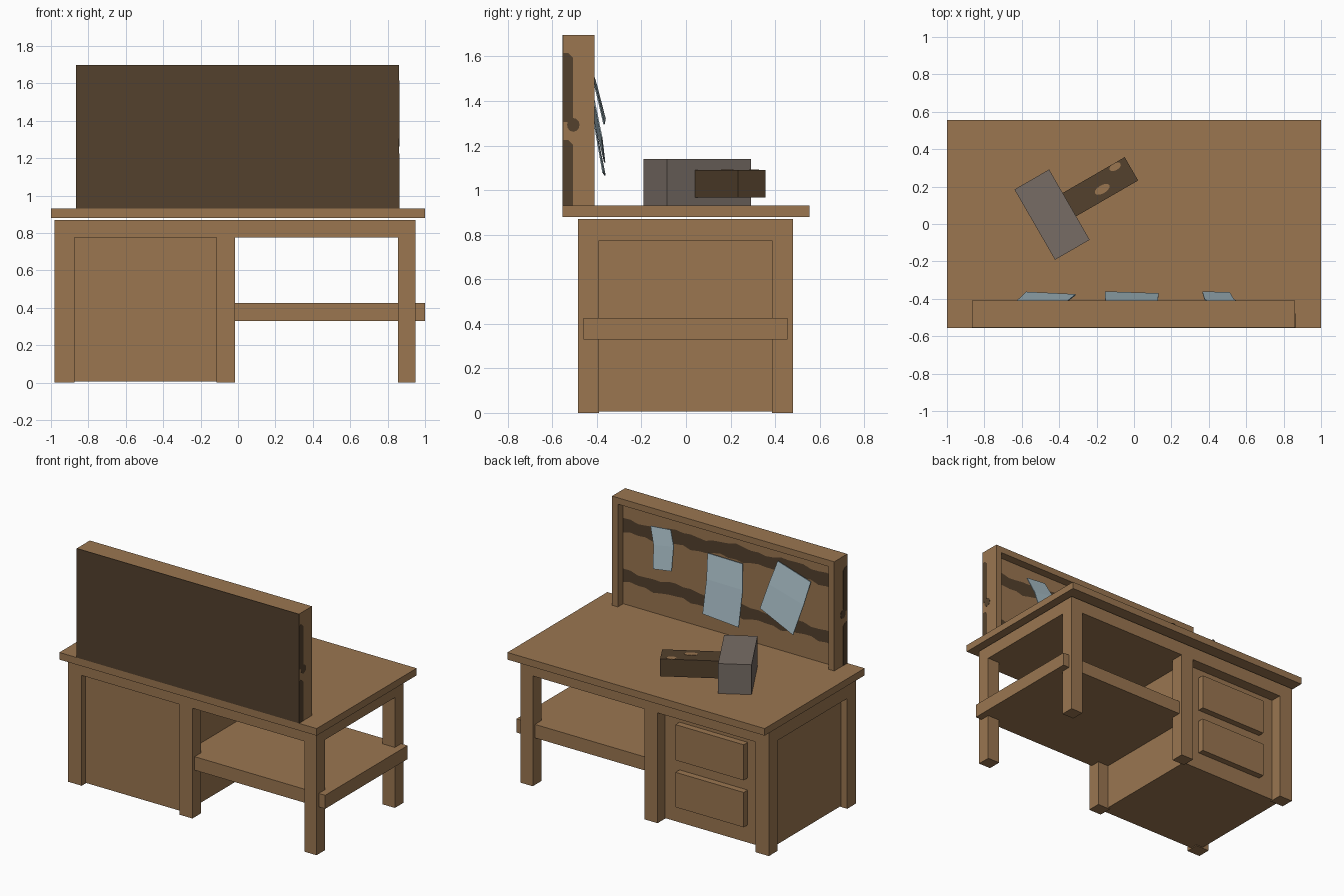
import bpy, bmesh, math
from mathutils import Matrix, Vector

if "Cube" in bpy.data.objects:
    bpy.data.objects.remove(bpy.data.objects["Cube"])


def material(name, rgb):
    m = bpy.data.materials.new(name)
    m.diffuse_color = (*rgb, 1)
    m.use_nodes = True
    m.node_tree.nodes["Principled BSDF"].inputs["Base Color"].default_value = m.diffuse_color
    return m


WOOD = material("wood brown", (0.325, 0.182, 0.081))
DARK = material("dark brown", (0.088, 0.053, 0.026))
STEEL = material("warm grey", (0.185, 0.152, 0.130))
PAPER = material("pale blue paper", (0.36, 0.47, 0.52))


def add(name, bm, mat, matrix=None):
    bmesh.ops.recalc_face_normals(bm, faces=bm.faces)
    me = bpy.data.meshes.new(name)
    bm.to_mesh(me)
    bm.free()
    me.materials.append(mat)
    ob = bpy.data.objects.new(name, me)
    if matrix:
        ob.matrix_world = matrix
    bpy.context.collection.objects.link(ob)
    return ob


def box(name, x, y, z, mat=WOOD, matrix=None):
    """Box from (min, max) ranges."""
    bm = bmesh.new()
    bmesh.ops.create_cube(bm, size=1)
    for v in bm.verts:
        v.co = [r[0] + (r[1] - r[0]) * (c + 0.5) for r, c in zip((x, y, z), v.co)]
    return add(name, bm, mat, matrix)


def plate(name, pts, push, mat, matrix=None):
    """Thin plate: outline extruded by the push vector."""
    bm = bmesh.new()
    f = bm.faces.new([bm.verts.new(p) for p in pts])
    ext = bmesh.ops.extrude_face_region(bm, geom=[f], use_keep_orig=True)["geom"]
    bmesh.ops.translate(bm, vec=push, verts=[g for g in ext if isinstance(g, bmesh.types.BMVert)])
    return add(name, bm, mat, matrix)


# Table top, supporting slab and legs
box("table_top", (-1, 1), (-0.555, 0.555), (0.88, 0.93))
box("under_slab", (-0.98, 0.95), (-0.485, 0.48), (0.775, 0.87))
for lx in [(-0.98, -0.875), (-0.115, -0.015), (0.855, 0.95)]:
    for ly in [(-0.485, -0.39), (0.385, 0.48)]:
        box("leg", lx, ly, (0, 0.775))
box("side_shelf", (-0.11, 1), (-0.46, 0.455), (0.33, 0.425))

# Cabinet with two drawers
box("cabinet", (-0.93, -0.10), (-0.445, 0.40), (0.006, 0.775))
for z in [(0.13, 0.375), (0.46, 0.71)]:
    box("drawer_front", (-0.76, -0.23), (0.39, 0.445), z)

# Upright board: frame, inner panel and dark back
X0, X1, Y0, Y1, Z0, Z1 = -0.865, 0.862, -0.551, -0.41, 0.93, 1.697
box("board_panel", (X0 + 0.02, X1 - 0.02), (Y0, -0.47), (Z0, Z1 - 0.02))
box("board_stile", (X0, X0 + 0.045), (Y0, Y1), (Z0, Z1))
box("board_stile", (X1 - 0.045, X1), (Y0, Y1), (Z0, Z1))
box("board_top_rail", (X0 + 0.045, X1 - 0.045), (Y0, Y1), (Z1 - 0.045, Z1))
box("board_back", (X0, X1), (-0.555, Y0), (Z0, Z1), DARK)

# Wavy dark grain bands on the panel
N = 28
for z_low, z_high, rise in [(1.085, 1.17, 0.0), (1.43, 1.525, 0.05)]:
    bm = bmesh.new()
    rows = []
    for i in range(N + 1):
        t = i / N
        x = X1 - 0.045 + (X0 - X1 + 0.09) * t
        lift = rise * min(1, t * 1.8)
        a = 0.010 * math.sin(t * 31) + 0.006 * math.sin(t * 73)
        b = 0.010 * math.sin(t * 23 + 2) + 0.006 * math.sin(t * 61)
        rows.append([bm.verts.new((x, -0.467, z)) for z in (z_low + lift + a, z_high + lift + b)])
    for p, q in zip(rows, rows[1:]):
        bm.faces.new((p[0], q[0], q[1], p[1]))
    add("grain_band", bm, DARK)

# Dark grain on the board ends
for x, push in [(X0, -0.002), (X1, 0.002)]:
    for lo, hi, c0, c1 in [(0.93, 1.225, 0, 0.02), (1.305, 1.615, 0.02, 0.02)]:
        y0, y1 = -0.555, -0.508
        pts = [(x, y0, lo), (x, y1 - c0, lo), (x, y1, lo + c0),
               (x, y1, hi - c1), (x, y1 - c1, hi), (x, y0, hi)]
        plate("end_grain", pts, (push, 0, 0), DARK)
    knot = [(x, -0.506 + 0.028 * math.cos(k * math.pi / 6), 1.293 + 0.031 * math.sin(k * math.pi / 6))
            for k in range(12)]
    plate("end_knot", knot, (push, 0, 0), DARK)

# Bent paper sheets: left and right points of the top, bend and bottom
sheets = [
    [(0.577, -0.43, 1.555), (0.421, -0.43, 1.570), (0.533, -0.40, 1.445),
     (0.377, -0.40, 1.475), (0.513, -0.365, 1.295), (0.365, -0.36, 1.320)],
    [(0.148, -0.45, 1.472), (-0.125, -0.45, 1.469), (0.128, -0.41, 1.31),
     (-0.153, -0.41, 1.308), (0.131, -0.37, 1.080), (-0.156, -0.36, 1.065)],
    [(-0.397, -0.45, 1.562), (-0.654, -0.45, 1.483), (-0.355, -0.41, 1.405),
     (-0.627, -0.41, 1.33), (-0.312, -0.375, 1.236), (-0.577, -0.362, 1.124)],
]
for pts in sheets:
    bm = bmesh.new()
    v = [bm.verts.new(p) for p in pts]
    back = [bm.verts.new(Vector(p) - Vector((0, 0.006, 0))) for p in pts]
    for i in (0, 2):
        bm.faces.new((v[i], v[i + 1], v[i + 3], v[i + 2]))
        bm.faces.new((back[i], back[i + 2], back[i + 3], back[i + 1]))
    rim = (0, 1, 3, 5, 4, 2)
    for a, b in zip(rim, rim[1:] + rim[:1]):
        bm.faces.new((v[a], v[b], back[b], back[a]))
    add("paper_sheet", bm, PAPER)

# Mallet lying on the table
M = Matrix.Translation((-0.438, 0.05, 0)) @ Matrix.Rotation(math.radians(30), 4, 'Z')
box("mallet_head", (-0.107, 0.107), (-0.217, 0.217), (0.93, 1.14), STEEL, M)
box("mallet_handle", (0.10, 0.49), (-0.072, 0.072), (0.968, 1.09), DARK, M)
for cx, cy, rx, ry in [(0.30, -0.017, 0.045, 0.022), (0.42, 0.053, 0.034, 0.019)]:
    ring = [(cx + rx * math.cos(k * math.pi / 6), cy + ry * math.sin(k * math.pi / 6), 1.09)
            for k in range(12)]
    plate("handle_spot", ring, (0, 0, 0.002), WOOD, M)
